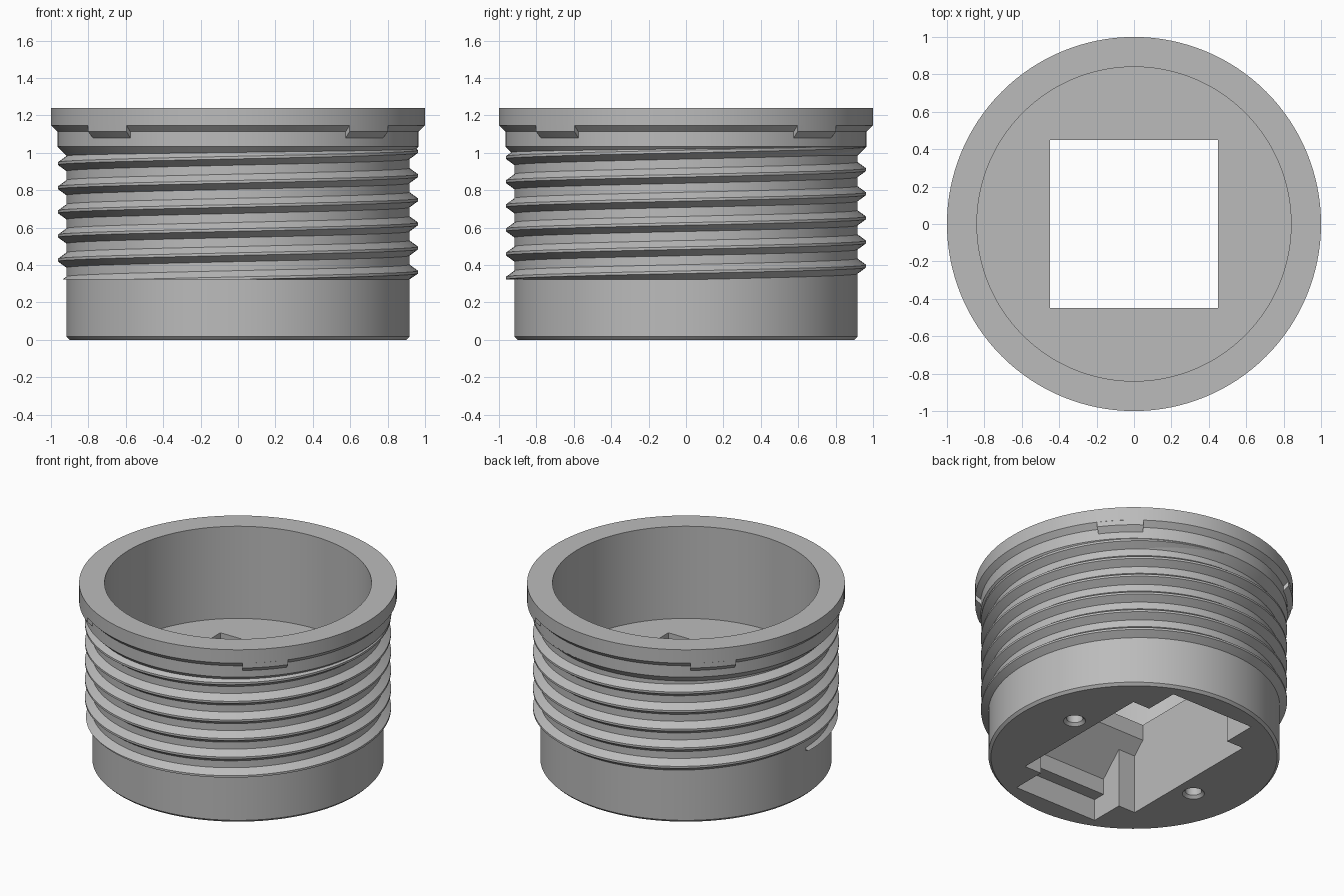
import bpy, bmesh, math

if "Cube" in bpy.data.objects:
    bpy.data.objects.remove(bpy.data.objects["Cube"])

SEG = 128
grey = bpy.data.materials.new("plain_grey")
grey.diffuse_color = (0.5, 0.5, 0.5, 1)
grey.use_nodes = True
grey.node_tree.nodes["Principled BSDF"].inputs["Base Color"].default_value = grey.diffuse_color


def make(name, bm, mat=True):
    bmesh.ops.recalc_face_normals(bm, faces=bm.faces)
    me = bpy.data.meshes.new(name)
    bm.to_mesh(me)
    bm.free()
    ob = bpy.data.objects.new(name, me)
    bpy.context.collection.objects.link(ob)
    me.materials.append(grey)
    return ob


def activate(ob):
    bpy.ops.object.select_all(action='DESELECT')
    ob.select_set(True)
    bpy.context.view_layer.objects.active = ob


def smooth(ob):
    activate(ob)
    bpy.ops.object.shade_smooth_by_angle(angle=math.radians(25))


def revolve(name, prof, cx=0, cy=0, seg=SEG):
    """Solid of revolution; profile starts and ends on the axis."""
    bm = bmesh.new()
    rings = []
    for r, z in prof:
        if r == 0:
            rings.append([bm.verts.new((cx, cy, z))] * seg)
        else:
            rings.append([bm.verts.new((cx + r * math.cos(2 * math.pi * i / seg),
                                        cy + r * math.sin(2 * math.pi * i / seg), z))
                          for i in range(seg)])
    for a, b in zip(rings, rings[1:]):
        for i in range(seg):
            j = (i + 1) % seg
            vs = list(dict.fromkeys((a[i], a[j], b[j], b[i])))
            bm.faces.new(vs)
    return make(name, bm)


def prism(name, half_profile, hx):
    """Mirrored YZ outline extruded along x."""
    pts = half_profile + [(-y, z) for y, z in reversed(half_profile)]
    bm = bmesh.new()
    a = [bm.verts.new((-hx, y, z)) for y, z in pts]
    b = [bm.verts.new((hx, y, z)) for y, z in pts]
    n = len(pts)
    bm.faces.new(a)
    bm.faces.new(b)
    for i in range(n):
        j = (i + 1) % n
        bm.faces.new((a[i], a[j], b[j], b[i]))
    return make(name, bm)


def cut(ob, cutter):
    activate(ob)
    m = ob.modifiers.new("cut", 'BOOLEAN')
    m.operation = 'DIFFERENCE'
    m.solver = 'EXACT'
    m.object = cutter
    bpy.ops.object.modifier_apply(modifier=m.name)
    bpy.data.objects.remove(cutter)


# Cup body with collar, rim and bore
body = revolve("cup_body", [
    (0, 0), (0.9, 0), (0.917, 0.017), (0.917, 0.985), (0.966, 1.034),
    (0.966, 1.113), (1.0, 1.147), (1.0, 1.24), (0.84, 1.24), (0.84, 0.6), (0, 0.6)])

# Stepped socket through the base, opening into a square hole in the floor
cut(body, prism("socket_cutter", [(0.53, -0.1), (0.53, 0.41), (0.45, 0.49), (0.45, 0.8)], 0.45))
cut(body, prism("slot_cutter", [(0.767, -0.1), (0.767, 0.15), (0.68, 0.15),
                                (0.68, 0.26), (0.53, 0.41)], 0.32))

# Two countersunk blind screw holes
for s in (1, -1):
    cut(body, revolve("hole_cutter", [(0, -0.02), (0.09, -0.02), (0.052, 0.018),
                                      (0.052, 0.35), (0, 0.35)], 0.58 * s, 0.11 * s, 32))
smooth(body)

# Helical thread, cut flat at its lower end and running into the collar
PITCH, R0, R1, ZMIN = 0.129, 0.915, 0.963, 0.322
bm = bmesh.new()
prev = None
start, turns = -SEG // 2, 5.8
for i in range(start, start + int(turns * SEG)):
    t = 2 * math.pi * i / SEG
    zc = 0.362 + PITCH * i / SEG
    ring = []
    for r, dz in ((R0, -0.042), (R1, -0.007), (R1, 0.007), (R0, 0.042)):
        z = zc + dz
        if z < ZMIN:
            if r == R1:
                r = R0 + (R1 - R0) * max(0, min(1, (zc + 0.042 - ZMIN) / 0.035))
            z = ZMIN
        ring.append(bm.verts.new((r * math.cos(t), r * math.sin(t), z)))
    if prev:
        for k in range(3):
            bm.faces.new((prev[k], ring[k], ring[k + 1], prev[k + 1]))
    else:
        bm.faces.new(ring)
    prev = ring
bm.faces.new(prev)
thread = make("screw_thread", bm)
smooth(thread)

# Four small tabs hanging below the rim
bm = bmesh.new()
tab = [(0.95, 1.148), (0.9995, 1.148), (0.9995, 1.113), (0.966, 1.08), (0.95, 1.08)]
for q in range(4):
    rings = []
    for k in range(7):
        a = math.radians(45 + 90 * q - 8.4 + 16.8 * k / 6)
        rings.append([bm.verts.new((r * math.cos(a), r * math.sin(a), z)) for r, z in tab])
    bm.faces.new(rings[0])
    bm.faces.new(rings[-1])
    for a, b in zip(rings, rings[1:]):
        for k in range(5):
            j = (k + 1) % 5
            bm.faces.new((a[k], a[j], b[j], b[k]))
tabs = make("rim_tabs", bm)
smooth(tabs)
